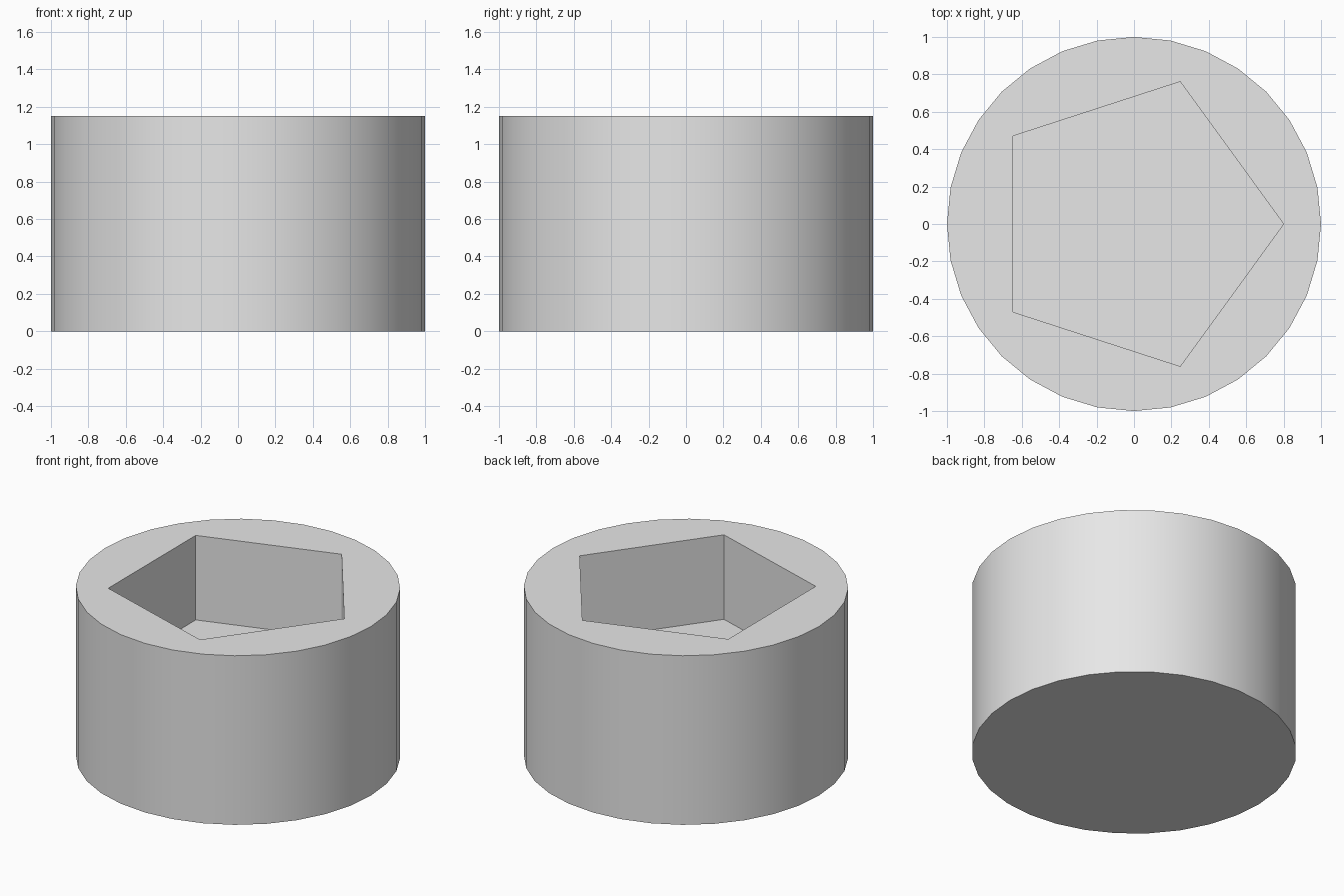
import bpy
from math import radians

HEIGHT = 1.15
FLOOR = HEIGHT / 2

default = bpy.data.objects.get("Cube")
if default:
    bpy.data.objects.remove(default, do_unlink=True)


def prism(name, sides, radius, bottom, top, turn=0):
    """Upright prism between two heights."""
    bpy.ops.mesh.primitive_cylinder_add(
        vertices=sides, radius=radius, depth=top - bottom,
        location=(0, 0, (bottom + top) / 2), rotation=(0, 0, radians(turn)))
    obj = bpy.context.object
    obj.name = name
    return obj


# Plain grey material
grey = bpy.data.materials.new("light grey")
grey.use_nodes = True
colour = (0.8, 0.8, 0.8, 1)
grey.diffuse_color = colour
grey.node_tree.nodes["Principled BSDF"].inputs["Base Color"].default_value = colour

# Five-sided pocket cutter, one corner pointing to +x
cutter = prism("pocket_cutter", 5, 0.8, FLOOR, HEIGHT + 0.2, turn=-90)
cutter.hide_render = True
cutter.data.materials.append(grey)

# Round body
body = prism("round_body", 32, 1, 0, HEIGHT)
body.data.materials.append(grey)

# Sink the pocket halfway into the body
cut = body.modifiers.new("pocket", 'BOOLEAN')
cut.operation = 'DIFFERENCE'
cut.solver = 'EXACT'
cut.object = cutter
bpy.ops.object.modifier_apply(modifier=cut.name)
bpy.data.objects.remove(cutter, do_unlink=True)

# Smooth wall with crisp rims and pocket corners
bpy.ops.object.shade_smooth_by_angle(angle=radians(30))
